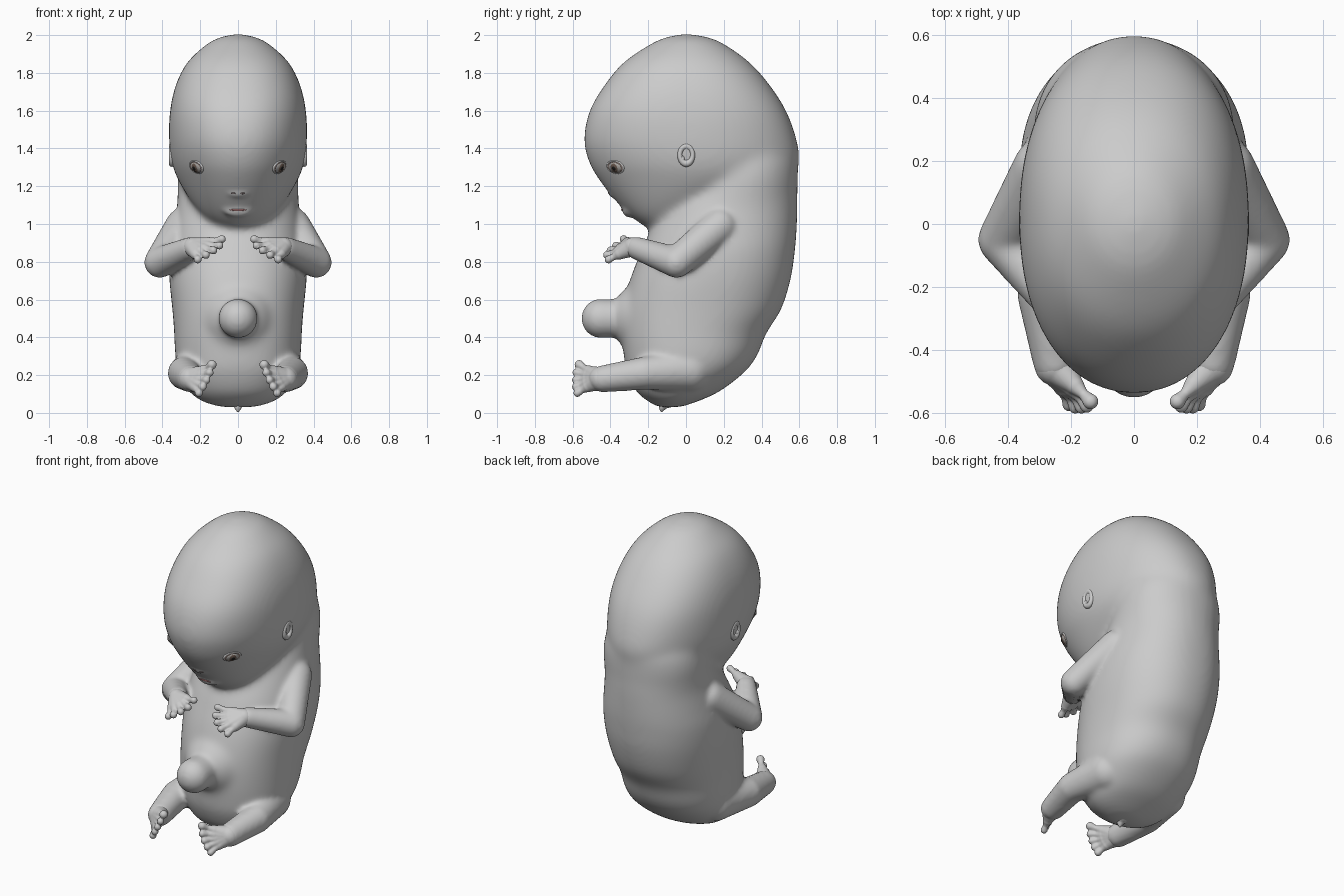
import bpy, bmesh, math
from mathutils import Vector, Matrix
from mathutils.bvhtree import BVHTree

if "Cube" in bpy.data.objects:
    bpy.data.objects.remove(bpy.data.objects["Cube"])


def catmull(rows, steps=6):
    out = []
    for i in range(len(rows) - 1):
        p = [rows[max(0, min(len(rows) - 1, i + k))] for k in (-1, 0, 1, 2)]
        for s in range(steps):
            t = s / steps
            out.append([0.5 * (2 * b + (c - a) * t + (2 * a - 5 * b + 4 * c - d) * t ** 2
                               + (3 * b - a - 3 * c + d) * t ** 3) for a, b, c, d in zip(*p)])
    return out + [list(rows[-1])]


def loft(bm, rows, seg=56):
    """Stack horizontal rings given as (z, front y, back y, half width, squareness)."""
    rings = []
    for z, yf, yb, hw, power in catmull(rows):
        ring = []
        for i in range(seg):
            a = 2 * math.pi * i / seg
            c, s = math.cos(a), math.sin(a)
            x = hw * math.copysign(abs(c) ** (2 / power), c)
            y = (yf + yb) / 2 + (yb - yf) / 2 * math.copysign(abs(s) ** (2 / power), s)
            ring.append(bm.verts.new((x, y, z)))
        rings.append(ring)
    for a, b in zip(rings, rings[1:]):
        for i in range(seg):
            j = (i + 1) % seg
            bm.faces.new((a[i], a[j], b[j], b[i]))
    bm.faces.new(rings[0][::-1])
    bm.faces.new(rings[-1])


def ball(bm, loc, scale, rot=None):
    m = Matrix.Translation(loc) @ (rot or Matrix()) @ Matrix.Diagonal((*scale, 1))
    bmesh.ops.create_uvsphere(bm, u_segments=24, v_segments=16, radius=1, matrix=m)


def limb(bm, pts, side=1):
    """Chain of round-jointed tapered segments through (x, y, z, radius)."""
    pts = [(Vector((p[0] * side, p[1], p[2])), p[3]) for p in pts]
    for p, r in pts:
        ball(bm, p, (r, r, r))
    for (a, ra), (b, rb) in zip(pts, pts[1:]):
        d = b - a
        m = Matrix.Translation((a + b) / 2) @ d.to_track_quat('Z', 'Y').to_matrix().to_4x4()
        bmesh.ops.create_cone(bm, cap_ends=True, segments=24, radius1=ra, radius2=rb,
                              depth=d.length, matrix=m)


def finish(bm, name, voxel=0, smooth=0, color=None):
    bmesh.ops.recalc_face_normals(bm, faces=bm.faces)
    for f in bm.faces:
        f.smooth = True
    me = bpy.data.meshes.new(name)
    bm.to_mesh(me)
    bm.free()
    ob = bpy.data.objects.new(name, me)
    bpy.context.collection.objects.link(ob)
    if voxel:
        r = ob.modifiers.new("fuse", 'REMESH')
        r.mode, r.voxel_size, r.use_smooth_shade = 'VOXEL', voxel, True
        s = ob.modifiers.new("soften", 'SMOOTH')
        s.factor, s.iterations = 0.5, smooth
    if color:
        mat = bpy.data.materials.new(name)
        mat.diffuse_color = (*color, 1)
        mat.use_nodes = True
        mat.node_tree.nodes["Principled BSDF"].inputs["Base Color"].default_value = mat.diffuse_color
        me.materials.append(mat)
    return ob


# Core: head, curved torso and flare of the belly bulge, strongly softened
bm = bmesh.new()
loft(bm, [(.97, -.19, -.03, .05, 2), (1.0, -.24, .05, .13, 2), (1.05, -.305, .15, .19, 2),
          (1.13, -.38, .35, .255, 2), (1.24, -.465, .55, .32, 2), (1.33, -.515, .6, .352, 2.05),
          (1.45, -.54, .585, .365, 2.15), (1.6, -.51, .53, .36, 2.25), (1.74, -.428, .44, .328, 2.25),
          (1.86, -.325, .332, .265, 2.15), (1.96, -.175, .19, .155, 2), (1.993, -.09, .10, .08, 2),
          (2.007, -.01, .01, .008, 2)])
loft(bm, [(.03, -.15, -.03, .09, 2), (.06, -.2, .06, .19, 2), (.115, -.265, .18, .26, 2.1),
          (.22, -.315, .315, .315, 2.2), (.31, -.33, .38, .333, 2.2), (.42, -.34, .425, .338, 2.2),
          (.55, -.335, .505, .348, 2.2), (.71, -.295, .555, .364, 2.2), (.85, -.24, .576, .364, 2.2),
          (.95, -.195, .585, .348, 2.2), (1.08, -.12, .59, .325, 2.15), (1.16, -.05, .59, .32, 2.1),
          (1.25, 0, .592, .318, 2.1), (1.34, .05, .59, .3, 2), (1.45, .1, .55, .25, 2)])
limb(bm, [(0, -.2, .5, .2), (0, -.365, .5, .1)])
core = finish(bm, "core", .014, 26)
bpy.context.view_layer.update()

# Body: core fused with bulge, face bumps, arms and legs
bm = bmesh.new()
bm.from_object(core, bpy.context.evaluated_depsgraph_get())
bpy.data.objects.remove(core)
limb(bm, [(0, -.3, .5, .1), (0, -.45, .5, .104)])
ball(bm, (0, -.375, 1.162), (.065, .04, .024))     # nose
ball(bm, (0, -.305, 1.075), (.08, .034, .04))      # lips
for s in (1, -1):
    limb(bm, [(.29, .18, .99, .095), (.414, -.05, .797, .083), (.25, -.26, .872, .061)], s)
    limb(bm, [(.22, .02, .23, .12), (.285, -.22, .21, .088), (.25, -.44, .18, .072)], s)
body = finish(bm, "body", .013, 9)

# Hands and feet: digits fanned from wrist or ankle
digits = {
    "hand": ((.24, -.28, .878), .052, [(.085, -.33, .92), (.098, -.37, .886), (.13, -.40, .860),
                                       (.17, -.418, .836), (.213, -.41, .812)]),
    "foot": ((.25, -.45, .18), .066, [(.138, -.565, .255), (.15, -.58, .213), (.167, -.583, .174),
                                      (.187, -.583, .138), (.207, -.575, .105)]),
}
for part, (root, r, tips) in digits.items():
    for s, label in ((1, "left"), (-1, "right")):
        bm = bmesh.new()
        for i, t in enumerate(tips):
            k = Vector(root).lerp(Vector(t), .55)
            m = Vector(root).lerp(Vector(t), .8)
            tip_r = .025 if part == "foot" and i == 0 else .021
            limb(bm, [(*root, r), (*k, .03), (*m, .0165), (*t, tip_r)], s)
        finish(bm, f"{label}_{part}", .0055, 3)

# Tail nub
bm = bmesh.new()
limb(bm, [(0, -.10, .075, .05), (0, -.125, .03, .02), (0, -.13, .008, .008)])
finish(bm, "tail_nub", .006, 5)

# Face features are seated on the finished body surface
bpy.context.view_layer.update()
tree = BVHTree.FromObject(body, bpy.context.evaluated_depsgraph_get())


def seat(point):
    loc, n, _, _ = tree.find_nearest(Vector(point))
    return loc, n, n.to_track_quat('Z', 'Y').to_matrix().to_4x4()


def disc(name, places, scale, lift, color):
    bm = bmesh.new()
    for p in places:
        loc, n, rot = seat(p)
        ball(bm, loc + n * lift, scale, rot)
    finish(bm, name, color=color)


def ring(bm, loc, rot, major, minor, sx, sy):
    grid = [[bm.verts.new(Matrix.Translation(loc) @ rot @ Vector((
        (major + minor * math.cos(v)) * math.cos(u) * sx,
        (major + minor * math.cos(v)) * math.sin(u) * sy, minor * math.sin(v))))
        for v in [math.tau * j / 12 for j in range(12)]]
        for u in [math.tau * i / 32 for i in range(32)]]
    for i in range(32):
        for j in range(12):
            a, b = grid[i], grid[(i + 1) % 32]
            bm.faces.new((a[j], b[j], b[(j + 1) % 12], a[(j + 1) % 12]))


eyes = [(s * .236, -.385, 1.292) for s in (1, -1)]
disc("eye_rims", eyes, (.052, .034, .007), 0, (.25, .19, .17))
disc("eyeballs", eyes, (.042, .03, .014), 0, (.42, .40, .38))
disc("irises", eyes, (.026, .026, .012), .005, (.13, .09, .07))
disc("pupils", eyes, (.014, .014, .008), .011, (.01, .01, .01))
disc("mouth", [(0, -.36, 1.068)], (.045, .006, .004), 0, (.35, .16, .16))
disc("nostrils", [(s * .03, -.43, 1.15) for s in (1, -1)], (.013, .005, .003), 0, (.25, .2, .2))

# Eyelids and ears
bm = bmesh.new()
for p in eyes:
    loc, n, rot = seat(p)
    ring(bm, loc - n * .003, rot, .046, .006, 1.1, .76)
finish(bm, "eyelids")
bm = bmesh.new()
for s in (1, -1):
    loc, n, _ = seat((s * .4, 0, 1.36))
    rot = Matrix.Rotation(math.pi / 2, 4, 'Y')
    ring(bm, loc - Vector((s * .006, 0, 0)), rot, .04, .016, 1.15, .85)
    ball(bm, loc + Vector((-s * .004, -.022, -.025)), (.012, .014, .02))
finish(bm, "ears")
